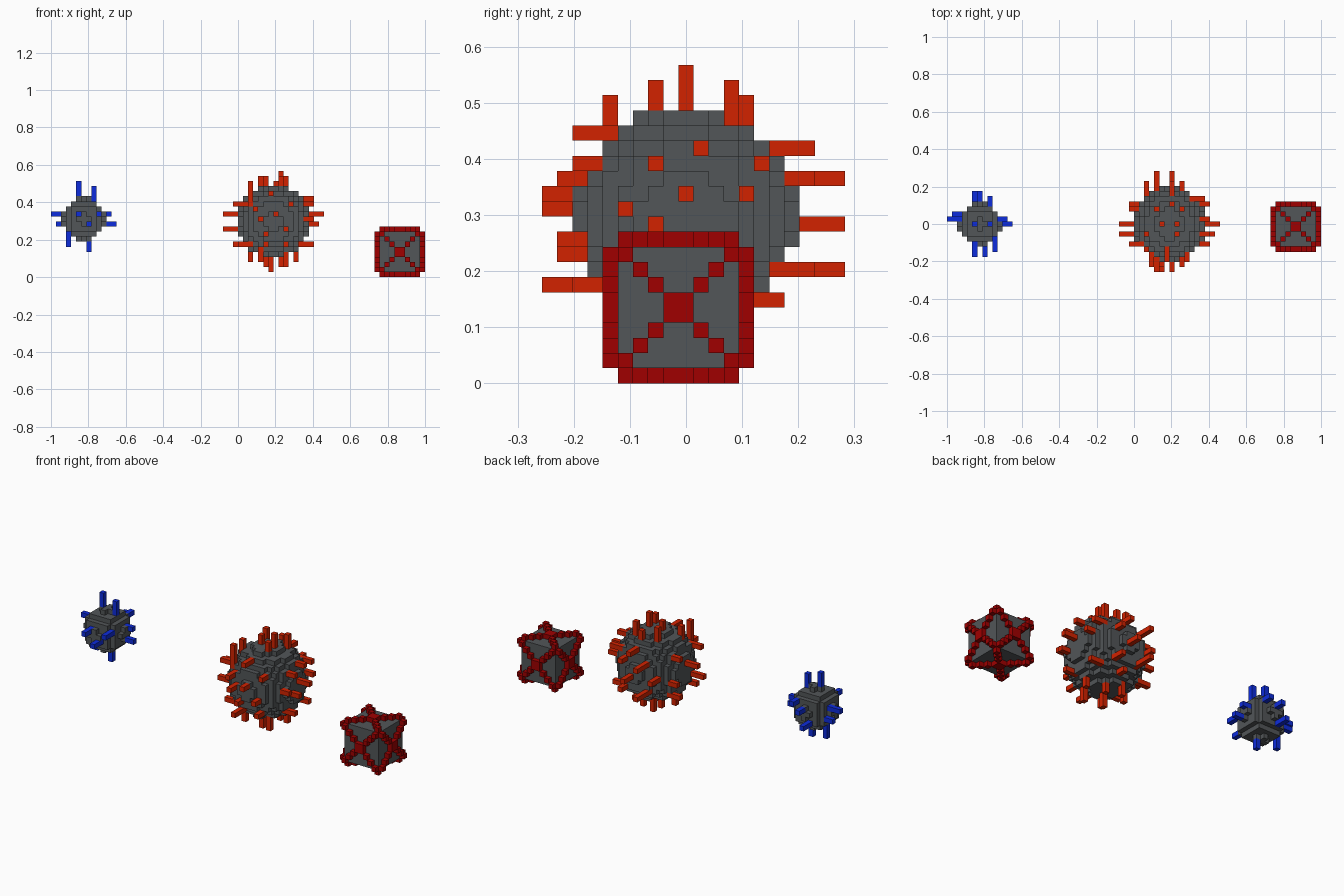
import bpy, bmesh, math
from mathutils import Vector

if "Cube" in bpy.data.objects:
    bpy.data.objects.remove(bpy.data.objects["Cube"])

V = 2 / 74  # edge length of one cube cell


def material(name, rgb):
    m = bpy.data.materials.new(name)
    m.diffuse_color = (*rgb, 1)
    m.use_nodes = True
    m.node_tree.nodes["Principled BSDF"].inputs["Base Color"].default_value = m.diffuse_color
    return m


GREY = material("slate grey", (0.085, 0.093, 0.098))
ORANGE = material("orange red", (0.65, 0.016, 0.0))
DARK = material("dark red", (0.35, 0.0, 0.0))
BLUE = material("blue", (0.004, 0.025, 0.72))

DIRS = [Vector(d) for d in ((1, 0, 0), (-1, 0, 0), (0, 1, 0), (0, -1, 0), (0, 0, 1), (0, 0, -1))]


def build(name, cells, solid, mat):
    """Mesh of the exposed cell faces; y cells are centred on whole numbers."""
    bm = bmesh.new()
    verts = {}

    def corner(p):
        key = tuple(round(c * 2) for c in p)
        if key not in verts:
            verts[key] = bm.verts.new((p.x * V, (p.y - 0.5) * V, p.z * V))
        return verts[key]

    for c in sorted(cells):
        mid = Vector(c) + Vector((0.5, 0.5, 0.5))
        for d in DIRS:
            if tuple(int(a + b) for a, b in zip(c, d)) in solid:
                continue
            u = Vector((d.y, d.z, d.x))
            w = d.cross(u)
            bm.faces.new([corner(mid + (d + u * s + w * t) * 0.5)
                          for s, t in ((-1, -1), (1, -1), (1, 1), (-1, 1))])
    me = bpy.data.meshes.new(name)
    bm.to_mesh(me)
    bm.free()
    me.materials.append(mat)
    bpy.context.collection.objects.link(bpy.data.objects.new(name, me))


def ball(centre, r):
    n = math.ceil(r) + 1
    base = [math.floor(c) for c in centre]
    out = set()
    for i in range(-n, n + 1):
        for j in range(-n, n + 1):
            for k in range(-n, n + 1):
                c = (base[0] + i, base[1] + j, base[2] + k)
                if sum((a + 0.5 - b) ** 2 for a, b in zip(c, centre)) <= r * r:
                    out.add(c)
    return out


def spikes(centre, reach, table):
    """Straight one-cell rods, tips on a sphere of radius reach unless a tip distance is given."""
    out = set()
    for (axis, sign), places in table.items():
        others = [a for a in range(3) if a != axis]
        for p, q, *tip in places:
            off = sum((n + 0.5 - centre[a]) ** 2 for n, a in zip((p, q), others))
            h = tip[0] if tip else math.sqrt(reach * reach - off)
            a, b = sorted((centre[axis], centre[axis] + sign * h))
            for n in range(math.floor(a + 0.5), math.floor(b + 0.5)):
                c = [p, q]
                c.insert(axis, n)
                out.add(tuple(c))
    return out


def spiky_ball(name, centre, radius, reach, table, mat):
    core = ball(centre, radius)
    rods = spikes(centre, reach, table) - core
    build(name + "_core", core, core | rods, GREY)
    build(name + "_spikes", rods, core | rods, mat)


# Large ball with orange spikes
spiky_ball("large_ball", (7, 0.5, 11), 7.2, 9.4, {
    (0, 1): [(1, 15), (-2, 14), (5, 14), (0, 12, 10), (4, 12), (-4, 11), (-2, 10), (4, 6), (-2, 6)],
    (0, -1): [(3, 14), (0, 12, 10), (-2, 9, 10), (3, 6), (-4, 6), (4, 9), (-4, 14)],
    (1, -1): [(3, 13), (7, 12, 10), (4, 11, 10), (9, 9), (5, 8), (6, 16), (9, 6), (5, 6, 10), (10, 14)],
    (1, 1): [(4, 13, 10), (7, 10, 10), (9, 7), (4, 7, 10), (9, 13), (7, 15), (2, 10), (7, 5, 6)],
    (2, 1): [(7, 4), (4, 3), (2, -2), (5, 0), (8, 0, 10), (8, -2), (2, -5, 8), (9, 3)],
    (2, -1): [(2, 0), (5, 3), (6, -1, 10), (8, 2), (9, -3), (4, -4), (11, 0)],
}, ORANGE)

# Small ball with blue spikes
spiky_ball("small_ball", (-30.5, 0.5, 11.5), 4.15, 6.6, {
    (0, 1): [(0, 10), (1, 12, 5.5)],
    (0, -1): [(1, 12), (2, 10, 5.5)],
    (1, -1): [(-32, 12, 7), (-30, 10, 7), (-28, 12)],
    (1, 1): [(-31, 12), (-29, 13), (-32, 9)],
    (2, 1): [(-32, 0, 7.5), (-29, 0)],
    (2, -1): [(-30, 0), (-34, 1)],
}, BLUE)

# Block with raised diagonal crosses on all six sides
origin = (27, -5, 0)
block, ribs = set(), set()
for i in range(1, 9):
    for j in range(1, 9):
        for k in range(1, 9):
            block.add((origin[0] + i, origin[1] + j, origin[2] + k))
    for axis in range(3):
        for level in (0, 9):
            for other in (i, 9 - i):
                c = [i, other]
                c.insert(axis, level)
                ribs.add(tuple(a + b for a, b in zip(c, origin)))
build("block_core", block, block | ribs, GREY)
build("block_ribs", ribs, block | ribs, DARK)
